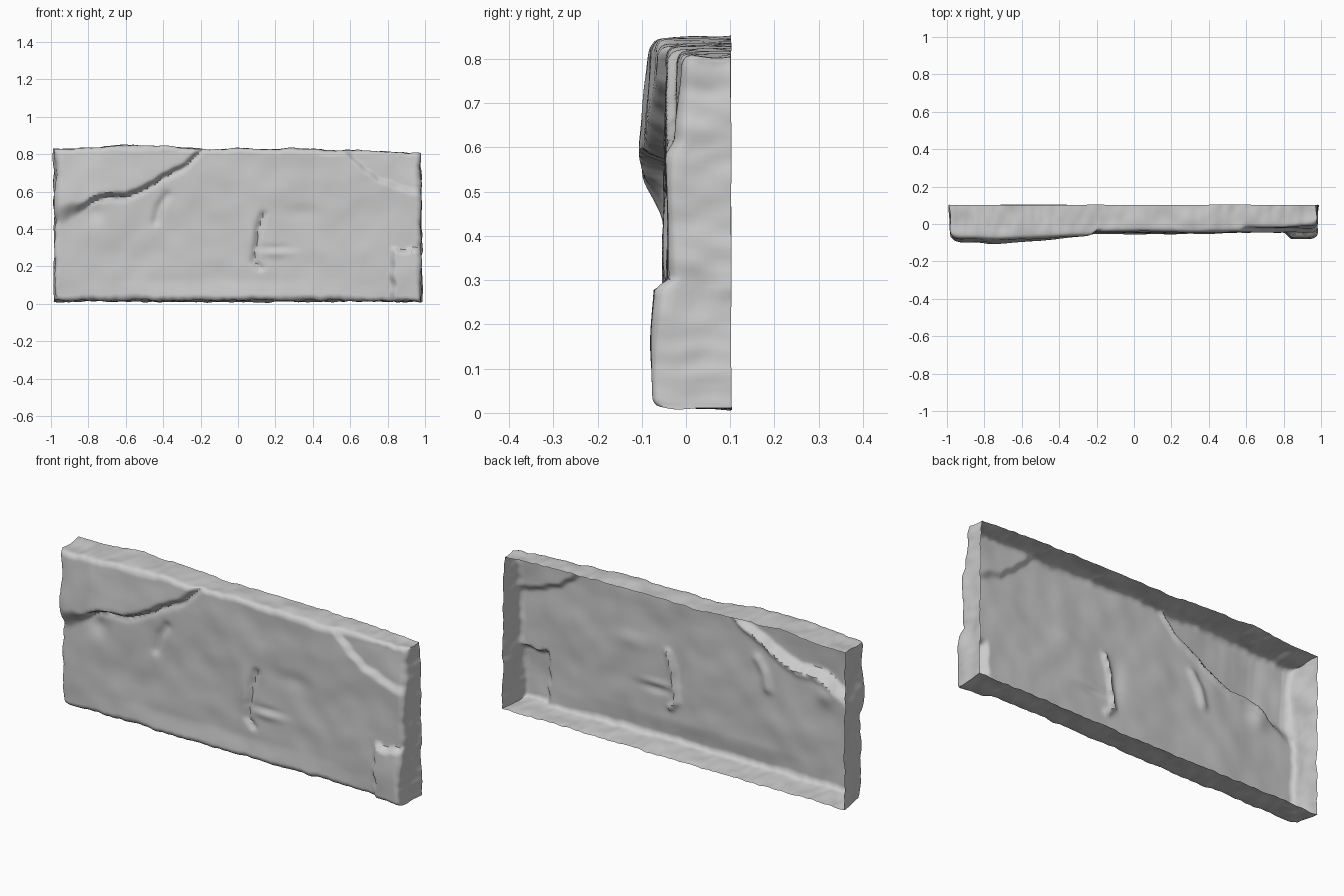
import bpy, bmesh, math
from mathutils import Vector, noise

if "Cube" in bpy.data.objects:
    bpy.data.objects.remove(bpy.data.objects["Cube"])

NX, NZ = 220, 96          # front face resolution
BACK = 0.102              # depth of the open rear rim
ROUND = 0.03              # softened front edge


def lerp_table(pts, t):
    if t <= pts[0][0]:
        return pts[0][1]
    for (a, p), (b, q) in zip(pts, pts[1:]):
        if t <= b:
            return p + (q - p) * (t - a) / (b - a)
    return pts[-1][1]


def smooth(a, b, t):
    t = min(1, max(0, (t - a) / (b - a)))
    return t * t * (3 - 2 * t)


def rough(x, y, z, seed):
    return noise.noise(Vector((x + seed * 13.7, y + seed * 5.1, z)))


def line_dist(pts, x, z):
    best, p = 9, Vector((x, z))
    for a, b in zip(pts, pts[1:]):
        a, b = Vector(a), Vector(b)
        t = max(0, min(1, (p - a).dot(b - a) / (b - a).length_squared))
        best = min(best, (p - a - (b - a) * t).length)
    return best


def groove(pts, x, z, width, depth):
    return depth * math.exp(-(line_dist(pts, x, z) / width) ** 2)


def blob(x, z, cx, cz, rx, rz, h):
    return h * math.exp(-((x - cx) / rx) ** 2 - ((z - cz) / rz) ** 2)


TOP = [(-1, .825), (-.85, .83), (-.62, .848), (-.4, .842), (-.15, .827),
       (.3, .828), (.6, .82), (.97, .808)]
LEDGE = [(-1, .53), (-.82, .54), (-.74, .585), (-.6, .58), (-.5, .63), (-.4, .69),
         (-.28, .75), (-.24, .8), (-.2, .83), (-.1, .92)]
CHIP = [(.54, .84), (.64, .74), (.75, .655), (.9, .6), (1, .58)]
BRANCH = [(-.38, .58), (-.42, .52), (-.44, .44)]
CENTRE = [(.135, .48), (.11, .4), (.1, .33), (.085, .23), (.12, .19)]


# Uneven outline of the slab at a given depth
def outline(u, v, y):
    x = -1 + 2 * u
    z = v * .84
    left = -.978 + .012 * rough(z * 7, y * 9, 0, 1) + .006 * rough(z * 22, y * 14, 0, 2)
    right = .978 + .012 * rough(z * 7, y * 9, 0, 3) + .006 * rough(z * 22, y * 14, 0, 4)
    top = lerp_table(TOP, x) + .009 * rough(x * 8, y * 7, 0, 5) + .006 * rough(x * 24, y * 12, 0, 6)
    bot = .016 - .07 * y + .007 * rough(x * 8, y * 7, 0, 7) + .006 * rough(x * 24, y * 12, 0, 8)
    left -= .008 * smooth(-.02, .1, y)
    right += .005 * smooth(.02, .1, y)
    return left + (right - left) * u, max(0, bot) + (top - max(0, bot)) * v


# Relief of the carved front face
def relief(x, z):
    y = -.043 - .01 * smooth(0, -.9, x)
    y += .007 * rough(x * 3, z * 4, 0, 9) + .004 * rough(x * 9, z * 9, 0, 10)
    # overhanging upper left bulge with a jagged ledge
    d = z - lerp_table(LEDGE, x) + .012 * rough(x * 18, z * 4, 0, 11)
    step = smooth(-.02 - .09 * smooth(-.78, -.95, x), .008, d)
    h = lerp_table([(-1, .025), (-.93, .045), (-.78, .056), (-.5, .04), (-.25, .02), (-.1, .0)], x)
    y -= step * h * (1 - 1.6 * max(0, d))
    y += .012 * math.exp(-((d + .015) / .02) ** 2) * smooth(-.85, -.75, x) * smooth(-.15, -.22, x)
    y += blob(x, z, -.77, .49, .05, .05, .014)
    # chipped upper right corner
    d = z - lerp_table(CHIP, x) + .01 * rough(x * 15, z * 15, 0, 12)
    if x > .5:
        y += .022 * smooth(-.01, .03, d) * smooth(.52, .62, x)
        y += .012 * smooth(.03, .2, d) * smooth(.75, .95, x)
    # raised lower right block
    e = .83 + .03 * rough(z * 14, 0, 0, 13)
    f = .285 + .015 * rough(x * 14, 0, 0, 14)
    y -= .032 * smooth(e - .03, e + .012, x) * smooth(f + .012, f - .014, z)
    # lower lip, cracks and dents
    y -= .012 * smooth(.14, .03, z) * smooth(.8, .3, abs(x))
    y += groove(BRANCH, x, z, .022, .014)
    y += groove(CENTRE, x, z, .013, .018)
    y -= blob(x, z, .07, .36, .04, .1, .012)
    y -= blob(x, z, .2, .27, .09, .02, .008) - blob(x, z, .2, .3, .08, .015, .007)
    y += blob(x, z, .35, .49, .08, .04, .008) + blob(x, z, -.55, .25, .12, .08, .007)
    return y


# Front skin, built as a grid, denser near the rim
def spread(i, n):
    t = i / n
    return t - .11 * math.sin(2 * math.pi * t)


bm = bmesh.new()
grid = []
for j in range(NZ + 1):
    row = []
    for i in range(NX + 1):
        u, v = spread(i, NX), spread(j, NZ)
        x, z = outline(u, v, -.05)
        r = ROUND * (1 + .5 * rough(x * 5, z * 5, 0, 15))
        edge = 0
        for d in (u * 1.96, (1 - u) * 1.96, v * .82, (1 - v) * .82):
            k = max(0, 1 - d / r)
            edge += (1 - math.sqrt(1 - k * k)) * r * .8
        row.append(bm.verts.new((x, relief(x, z) + min(edge, r), z)))
    grid.append(row)
for j in range(NZ):
    for i in range(NX):
        bm.faces.new((grid[j][i], grid[j][i + 1], grid[j + 1][i + 1], grid[j + 1][i]))

# Side walls running back to the open rear
loop = [(i, 0) for i in range(NX)] + [(NX, j) for j in range(NZ)]
loop += [(i, NZ) for i in range(NX, 0, -1)] + [(0, j) for j in range(NZ, 0, -1)]
prev = [grid[j][i] for i, j in loop]
front = [v.co.copy() for v in prev]
STEPS = 8
for s in range(1, STEPS + 1):
    ring = []
    for (i, j), c in zip(loop, front):
        t = s / STEPS
        rear = BACK + .003 * rough(c.x * 3, c.z * 5, 0, 16)
        y = c.y + (rear - c.y) * t
        x, z = outline(spread(i, NX), spread(j, NZ), -.05 + (y - c.y))
        ring.append(bm.verts.new((x, y, z)))
    n = len(ring)
    for k in range(n):
        m = (k + 1) % n
        bm.faces.new((prev[m], prev[k], ring[k], ring[m]))
    prev = ring

mesh = bpy.data.meshes.new("stone_slab")
bm.to_mesh(mesh)
bm.free()
slab = bpy.data.objects.new("stone_slab", mesh)
bpy.context.collection.objects.link(slab)
bpy.context.view_layer.objects.active = slab
slab.select_set(True)
bpy.ops.object.shade_smooth_by_angle(angle=math.radians(50))
